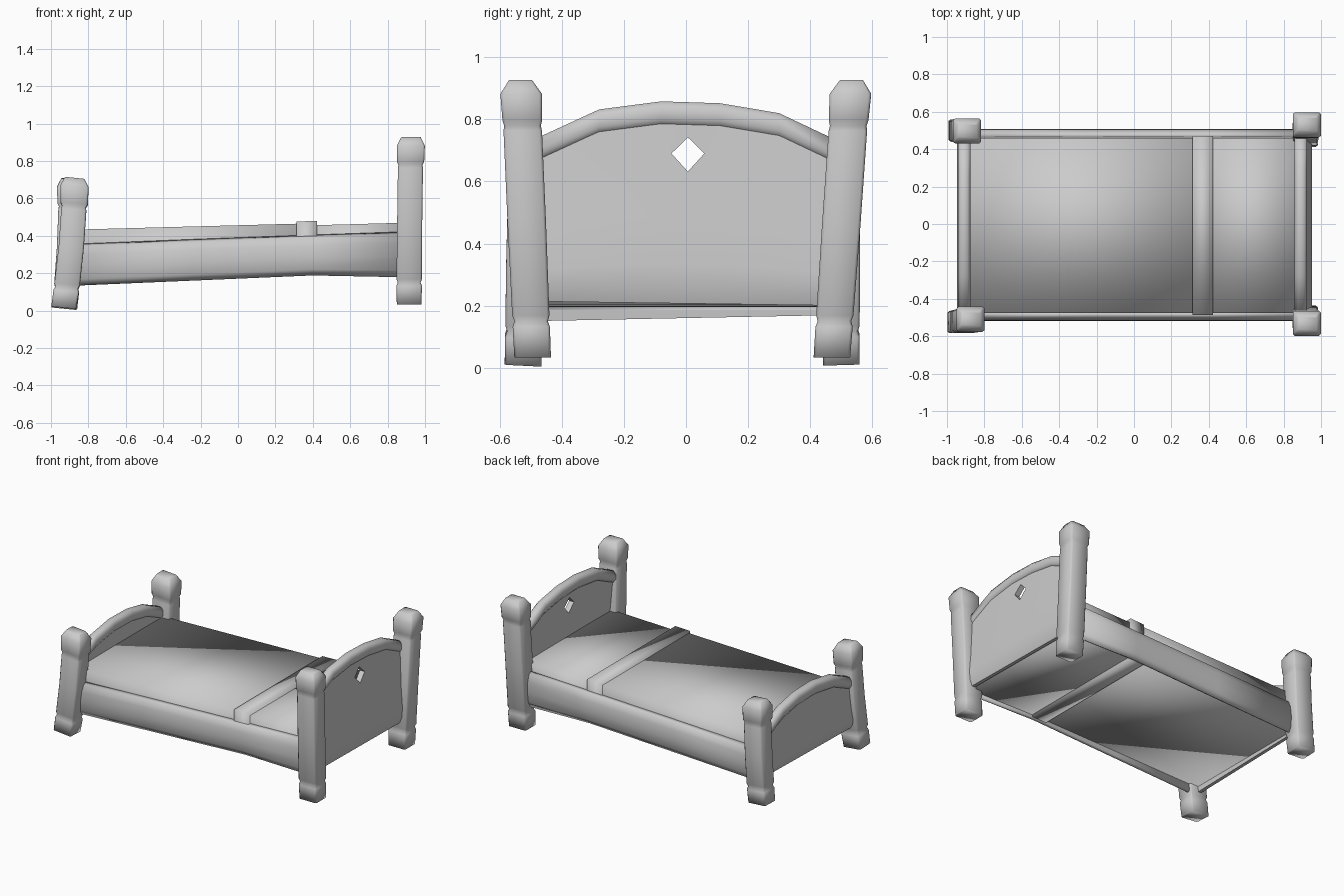
import bpy
import bmesh
from math import radians
from mathutils import Vector

if "Cube" in bpy.data.objects:
    bpy.data.objects.remove(bpy.data.objects["Cube"], do_unlink=True)

# One plain grey for the whole bed
GREY = (0.6, 0.6, 0.6, 1.0)
grey = bpy.data.materials.new("plain_grey")
grey.use_nodes = True
grey.diffuse_color = GREY
grey.node_tree.nodes["Principled BSDF"].inputs["Base Color"].default_value = GREY


def shade(obj, angle):
    bpy.ops.object.select_all(action="DESELECT")
    obj.select_set(True)
    bpy.context.view_layer.objects.active = obj
    bpy.ops.object.shade_smooth_by_angle(angle=radians(angle))


def loft(name, rings, angle=180):
    """Skin a row of matching closed sections and cap both ends."""
    bm = bmesh.new()
    rows = [[bm.verts.new(p) for p in ring] for ring in rings]
    count = len(rows[0])
    for a, b in zip(rows, rows[1:]):
        for i in range(count):
            j = (i + 1) % count
            bm.faces.new((a[i], a[j], b[j], b[i]))
    bm.faces.new(rows[0])
    bm.faces.new(rows[-1])
    bmesh.ops.recalc_face_normals(bm, faces=bm.faces[:])
    mesh = bpy.data.meshes.new(name)
    bm.to_mesh(mesh)
    bm.free()
    mesh.materials.append(grey)
    obj = bpy.data.objects.new(name, mesh)
    bpy.context.collection.objects.link(obj)
    shade(obj, angle)
    return obj


def post_ring(cx, cy, z, hx, hy, tilt):
    """Square with slightly cut corners, tipped to follow the lean of the post."""
    k = 0.86
    corners = [(1, -k), (1, k), (k, 1), (-k, 1), (-1, k), (-1, -k), (-k, -1), (k, -1)]
    return [Vector((cx + u * hx, cy + v * hy, z - tilt[0] * u * hx - tilt[1] * v * hy))
            for u, v in corners]


def post(name, foot, top, groove_low, groove_high, tilt, bend):
    """Square post: foot block, groove, shaft, groove, chamfered cap."""
    low, high = Vector(foot), Vector(top)
    rows = [(low.z, 0.066, 0.059), (groove_low - 0.018, 0.068, 0.06),
            (groove_low, 0.061, 0.054), (groove_low + 0.018, 0.068, 0.06),
            ((groove_low + groove_high) / 2, 0.067, 0.062),
            (groove_high - 0.012, 0.067, 0.062), (groove_high + 0.004, 0.064, 0.059),
            (groove_high + 0.022, 0.073, 0.064), (high.z - 0.045, 0.075, 0.067),
            (high.z, 0.052, 0.037)]
    rings = []
    for z, hx, hy in rows:
        t = (z - low.z) / (high.z - low.z)
        c = low.lerp(high, t)
        rings.append(post_ring(c.x + bend * 4 * t * (1 - t), c.y, z, hx, hy, tilt))
    return loft(name, rings)


# Posts: the head pair splays outward in y, the foot pair leans inward in x
post("head_post_right", (0.915, -0.494, 0.033), (0.925, -0.533, 0.927),
     0.15, 0.775, (0, 0), -0.002)
post("head_post_left", (0.915, 0.47, 0.033), (0.925, 0.533, 0.927),
     0.15, 0.775, (0, 0), -0.002)
post("foot_post_right", (-0.932, -0.525, 0.013), (-0.873, -0.508, 0.708),
     0.12, 0.55, (0.1, 0.05), 0.013)
post("foot_post_left", (-0.926, 0.5, 0.013), (-0.892, 0.497, 0.704),
     0.12, 0.55, (0.07, -0.03), 0.009)


def end_board(prefix, arch, bottom, skew, x_base, x_top, trim_x, out):
    """Leaning arched panel with a rounded trim along its top."""
    panel, trim = [], []
    columns = [(0, -0.012), (0.08, 0.006), (0.2, 0.012), (0.45, 0.005), (1, 0)]
    section = [(-0.033, -0.056), (-0.033, -0.02), (-0.018, 0), (0.018, 0),
               (0.033, -0.02), (0.033, -0.056), (0.018, -0.08), (-0.018, -0.08)]
    for y, z_top in arch:
        outer, inner = [], []
        base = bottom + skew * y
        for t, bulge in columns:
            z = base + (z_top - 0.03 - base) * t
            x = x_base + (x_top - x_base) * t
            outer.append(Vector((x + out * bulge, y, z)))
            inner.append(Vector((x - out * 0.035, y, z)))
        panel.append(outer + inner[::-1])
        trim.append([Vector((trim_x + dx, y, z_top + dz)) for dx, dz in section])
    loft(prefix + "_trim", trim, 80)
    return loft(prefix + "_panel", panel, 45)


# Headboard and footboard
head_arch = [(-0.48, 0.74), (-0.28, 0.832), (-0.08, 0.858),
             (0.11, 0.852), (0.3, 0.82), (0.48, 0.735)]
foot_arch = [(-0.48, 0.49), (-0.28, 0.58), (-0.08, 0.612),
             (0.11, 0.608), (0.28, 0.575), (0.48, 0.485)]
headboard = end_board("headboard", head_arch, 0.207, -0.014, 0.945, 0.912, 0.892, 1)
end_board("footboard", foot_arch, 0.16, 0.02, -0.94, -0.918, -0.908, -1)

# Diamond cut-out in the headboard
diamond = [(-0.047, 0.69), (0.006, 0.742), (0.059, 0.69), (0.006, 0.632)]
cutter = loft("diamond_cutter", [[Vector((x, y, z)) for y, z in diamond]
                                 for x in (0.7, 1.1)])
cutter.hide_render = True
cut = headboard.modifiers.new("diamond_hole", "BOOLEAN")
cut.operation = "DIFFERENCE"
cut.solver = "EXACT"
cut.object = cutter
bpy.context.view_layer.objects.active = headboard
bpy.ops.object.modifier_apply(modifier=cut.name)
bpy.data.objects.remove(cutter, do_unlink=True)
shade(headboard, 45)

# Side rails: bowed boards, rising toward the head, set a touch off centre
rail_stations = [(-0.9, 0.132, 0.355), (-0.25, 0.16, 0.381),
                 (0.4, 0.188, 0.405), (0.9, 0.178, 0.422)]
bow = [(0.484, 0), (0.505, 0.15), (0.514, 0.45), (0.51, 0.75),
       (0.495, 0.94), (0.472, 1), (0.468, 0.94), (0.468, 0.04)]
for side, name in ((-1, "side_rail_right"), (1, "side_rail_left")):
    loft(name, [[Vector((x, side * y - 0.005, lo + (hi - lo) * t)) for y, t in bow]
                for x, lo, hi in rail_stations])


def block(name, stations, right, left):
    """Softly shaded box running along x, given its lower and upper heights."""
    return loft(name, [[Vector((x, right, lo)), Vector((x, left, lo)),
                        Vector((x, left, hi)), Vector((x, right, hi))]
                       for x, lo, hi in stations])


# Bedding: blanket, lower sheet by the head, and the folded band wrapped between them
block("blanket", [(-0.91, 0.186, 0.432), (0.37, 0.212, 0.466)], -0.477, 0.46)
block("head_sheet", [(0.36, 0.212, 0.455), (0.9, 0.204, 0.47)], -0.475, 0.46)
block("folded_band", [(0.312, 0.195, 0.476), (0.422, 0.197, 0.48)], -0.487, 0.47)
